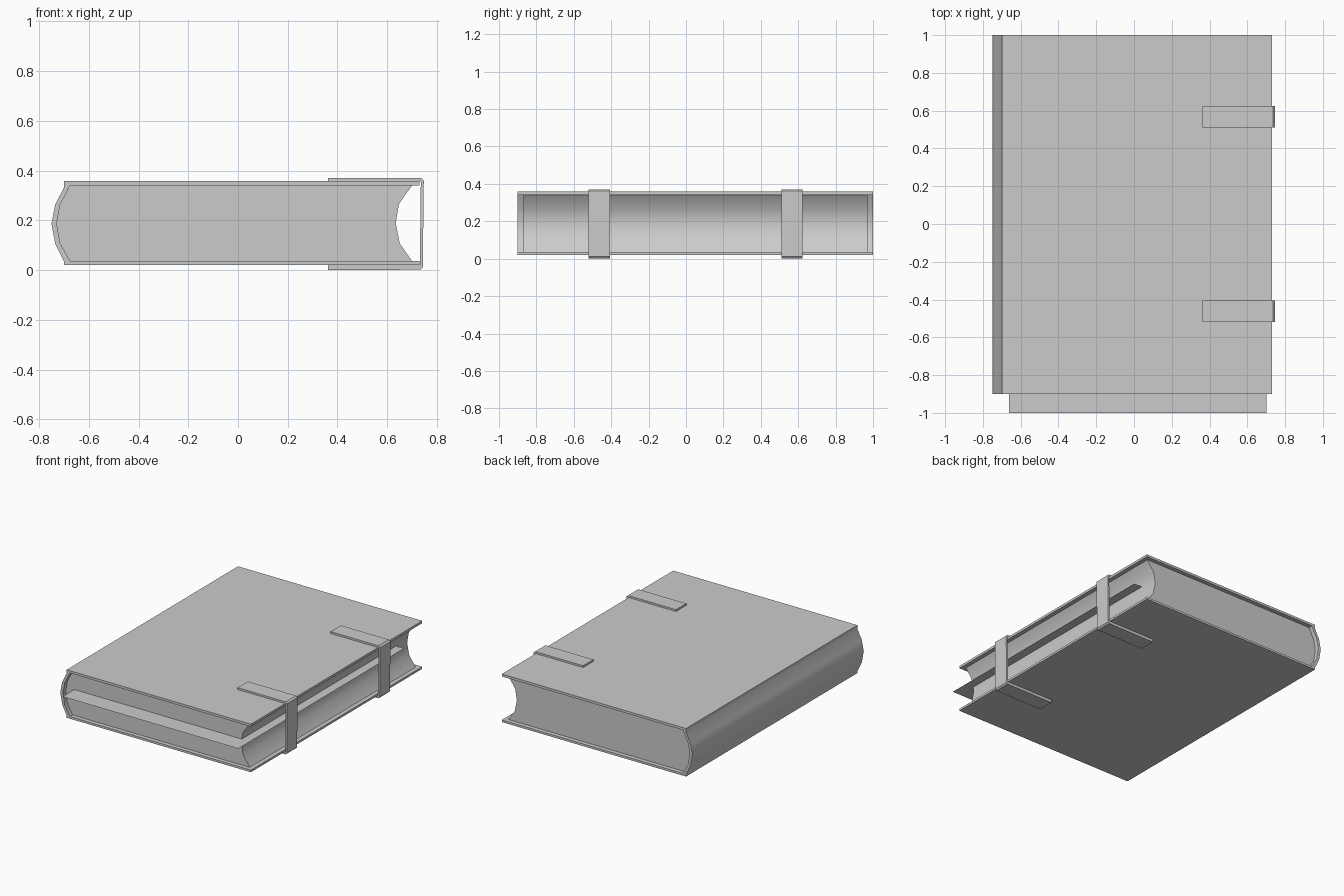
import bpy, bmesh
from math import radians

if "Cube" in bpy.data.objects:
    bpy.data.objects.remove(bpy.data.objects["Cube"])


def extrude_profile(name, profile, y0, y1, smooth=None):
    """Extrude a closed x-z outline along y."""
    bm = bmesh.new()
    face = bm.faces.new([bm.verts.new((x, y0, z)) for x, z in profile])
    geo = bmesh.ops.extrude_face_region(bm, geom=[face], use_keep_orig=True)
    for v in geo["geom"]:
        if isinstance(v, bmesh.types.BMVert):
            v.co.y = y1
    bmesh.ops.recalc_face_normals(bm, faces=bm.faces[:])
    mesh = bpy.data.meshes.new(name)
    bm.to_mesh(mesh)
    bm.free()
    ob = bpy.data.objects.new(name, mesh)
    bpy.context.collection.objects.link(ob)
    if smooth:
        bpy.ops.object.select_all(action='DESELECT')
        ob.select_set(True)
        bpy.context.view_layer.objects.active = ob
        bpy.ops.object.shade_smooth_by_angle(angle=radians(smooth))
    return ob


# Rounded spine curves, bottom to top
spine_outer = [(-0.70, 0.035), (-0.735, 0.106), (-0.75, 0.188),
               (-0.735, 0.263), (-0.70, 0.332)]
spine_inner = [(-0.675, 0.036), (-0.715, 0.108), (-0.729, 0.188),
               (-0.715, 0.263), (-0.675, 0.341)]
fore_edge = [(0.70, 0.341), (0.647, 0.266), (0.634, 0.188),
             (0.65, 0.108), (0.70, 0.036)]

# Cover: two boards joined by the spine
extrude_profile("cover",
                [(0.73, 0.021), (-0.70, 0.021)] + spine_outer
                + [(-0.70, 0.358), (0.73, 0.358), (0.73, 0.341)]
                + spine_inner[::-1] + [(0.73, 0.036)],
                -0.90, 1.00, 35)

# Page block with hollow fore edge
extrude_profile("page_block", spine_inner + fore_edge, -0.87, 0.97, 35)

# Loose page slipping out of the front end
bpy.ops.mesh.primitive_plane_add(size=1, location=(0.02, -0.08, 0.218))
page = bpy.context.object
page.name = "loose_page"
page.scale = (1.365, 1.84, 1)

# Two clasp straps wrapping the fore edge
strap = [(0.362, 0.358), (0.362, 0.371), (0.735, 0.371), (0.747, 0.361),
         (0.743, 0.012), (0.734, 0.002), (0.362, 0.0), (0.362, 0.021),
         (0.731, 0.021), (0.735, 0.355), (0.73, 0.358)]
for name, y in (("front_strap", -0.463), ("back_strap", 0.567)):
    extrude_profile(name, strap, y - 0.057, y + 0.057)
